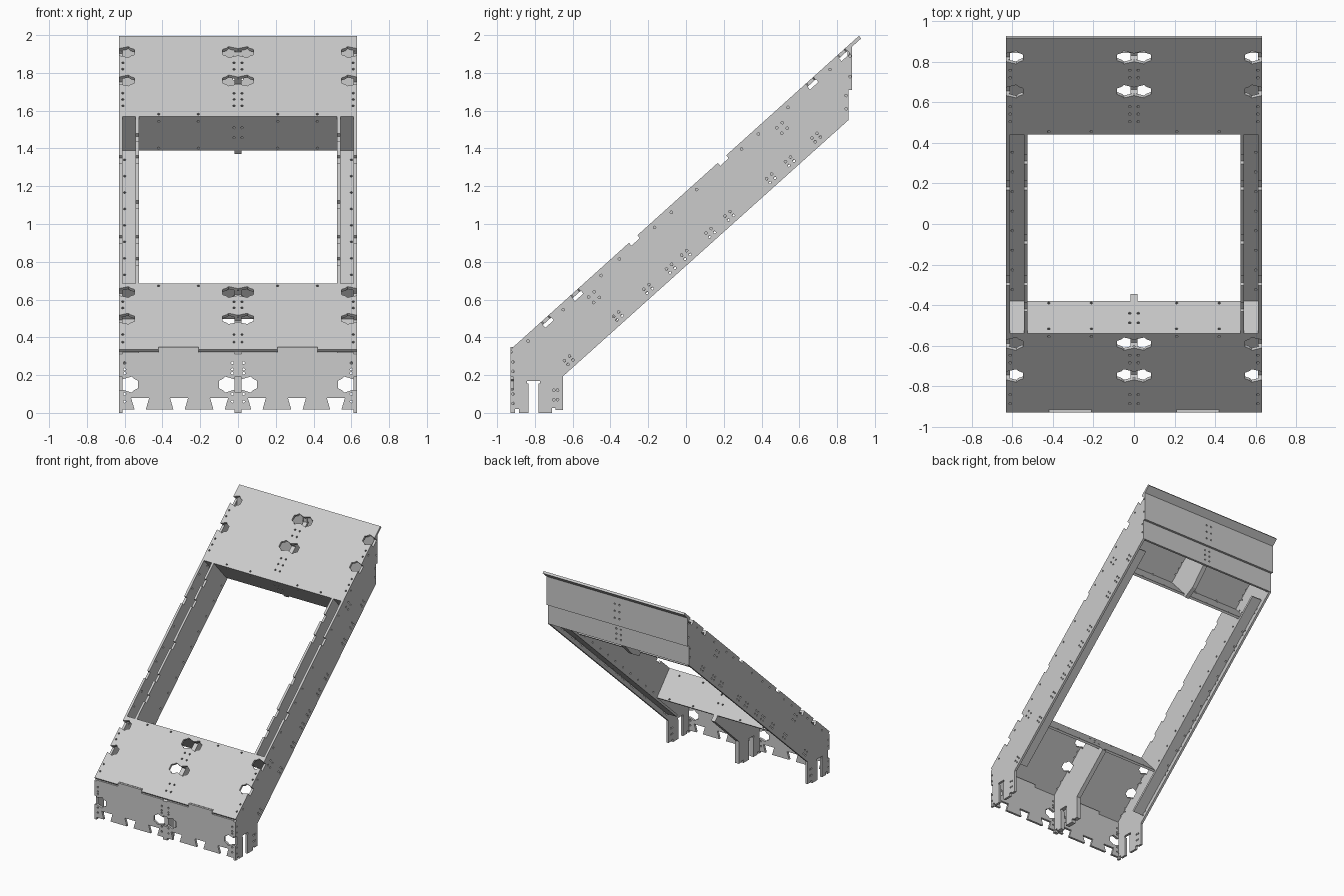
import bpy, bmesh, math
from mathutils import Matrix, Vector

if "Cube" in bpy.data.objects:
    bpy.data.objects.remove(bpy.data.objects["Cube"])

T = 0.018                                   # sheet thickness
A = math.atan(0.9)                          # roof pitch
C, S = math.cos(A), math.sin(A)
Y0, Z0 = -0.93, 0.335                       # eave point of the roof line
X, Y, Z = Vector((1, 0, 0)), Vector((0, 1, 0)), Vector((0, 0, 1))
U, D = Vector((0, C, S)), Vector((0, S, -C))  # up the slope, into the slope
S_LOW, S_HIGH, S_END = 0.525, 1.844, 2.483  # opening limits and ridge end
DEPTH = 0.24                                # cross beam depth


def at(s, d):
    """Side-plane (y, z) at distance s up the slope and depth d below it."""
    return (Y0 + C * s + S * d, Z0 + S * s - C * d)


def plate(name, loops, origin, ax, ay, t=T):
    """Flat sheet: first loop is the outline, the others are holes."""
    cu = bpy.data.curves.new(name, 'CURVE')
    cu.dimensions, cu.fill_mode, cu.extrude = '2D', 'BOTH', t / 2
    for pts in loops:
        sp = cu.splines.new('POLY')
        sp.points.add(len(pts) - 1)
        for p, q in zip(sp.points, pts):
            p.co = (q[0], q[1], 0, 1)
        sp.use_cyclic_u = True
    tmp = bpy.data.objects.new(name + "_tmp", cu)
    me = bpy.data.meshes.new_from_object(tmp)
    bpy.data.objects.remove(tmp)
    az = ax.cross(ay)
    m = Matrix((ax, ay, az)).transposed().to_4x4()
    m.translation = origin
    bm = bmesh.new()
    bm.from_mesh(me)
    bmesh.ops.remove_doubles(bm, verts=bm.verts, dist=1e-5)
    bm.transform(m)
    bmesh.ops.recalc_face_normals(bm, faces=bm.faces)
    bm.to_mesh(me)
    bm.free()
    me.name = name
    for f in me.polygons:
        f.use_smooth = False
    ob = bpy.data.objects.new(name, me)
    bpy.context.collection.objects.link(ob)
    return ob


def hole(x, y, r=0.007):
    return [(x + r * math.cos(k * math.pi / 4), y + r * math.sin(k * math.pi / 4)) for k in range(8)]


HALF = [(0, 0.027), (0.05, 0.043), (0.062, 0.03), (0.083, 0.02),
        (0.083, -0.02), (0.062, -0.03), (0.05, -0.043), (0, -0.027)]


def half_key(x, y, sx):
    """Half of a bow-tie key, open at x, pointing along sx, top to bottom."""
    return [(x + sx * a, y + b) for a, b in HALF]


def bow_tie(x, y):
    return half_key(x, y, 1)[:-1] + [(x, y - 0.027)] + half_key(x, y, -1)[::-1][1:-1]


# ---- sloping roof panels ----
def roof_panel(name, s0, s1, keys, screws, edge_s, fingers=()):
    w = 0.63
    out = [(-w, s0)]
    for a, b in fingers:                    # finger notches on the eave edge
        out += [(a, s0), (a, s0 + 0.022), (b, s0 + 0.022), (b, s0)]
    out.append((w, s0))
    for k in sorted(keys):
        out += half_key(w, k, -1)[::-1]
    out += [(w, s1), (-w, s1)]
    for k in sorted(keys, reverse=True):
        out += half_key(-w, k, 1)
    loops = [out] + [bow_tie(0, k) for k in keys]
    loops += [hole(x, s) for s in screws for x in (-0.61, -0.021, 0.021, 0.61)]
    loops += [hole(x, edge_s) for x in (-0.42, -0.21, 0.21, 0.42)]
    plate(name, loops, Vector((0, Y0, Z0)) + D * T / 2, X, U)


FINGERS = [(-0.42, -0.21), (0.21, 0.42)]
roof_panel("lower_roof_panel", 0, S_LOW, (0.245, 0.456), (0.06, 0.12, 0.33, 0.38), S_LOW - 0.02, FINGERS)
roof_panel("upper_roof_panel", S_HIGH, S_END, (2.13, 2.355), (1.93, 1.98, 2.03, 2.22, 2.27), S_HIGH + 0.02)

# ---- cross beams closing the opening ----
for name, s in (("lower_cross_beam", S_LOW - T / 2), ("upper_cross_beam", S_HIGH + T / 2)):
    loops = [[(-0.612, T), (0.612, T), (0.612, DEPTH), (-0.612, DEPTH)]]
    loops += [hole(x, d) for x in (-0.42, -0.21, 0.21, 0.42) for d in (0.035, 0.225)]
    loops += [hole(x, d) for x in (-0.021, 0.021) for d in (0.08, 0.15)]
    plate(name, loops, Vector((0, Y0, Z0)) + U * s, X, D)


# ---- outer side walls, with leg and top-edge notches ----
def notched(s0, s1, d, notches, half, depth):
    pts = [at(s0, d)]
    for n in notches:
        pts += [at(n - half, d), at(n - half, d + depth), at(n + half, d + depth), at(n + half, d)]
    return pts + [at(s1, d)]


LEG = [(-0.65, 0.195), (-0.65, 0.015), (-0.69, 0.015), (-0.69, 0.025), (-0.71, 0.025), (-0.71, 0.0),
       (-0.78, 0.0), (-0.78, 0.155), (-0.773, 0.155), (-0.773, 0.17), (-0.842, 0.17), (-0.842, 0.155),
       (-0.835, 0.155), (-0.835, 0.0), (-0.885, 0.0), (-0.885, 0.02), (-0.905, 0.02), (-0.905, 0.0), (-0.93, 0.0)]
side = [(-0.93, 0.12), (-0.912, 0.12), (-0.912, 0.19), (-0.93, 0.19), at(0.014, T)]
side[4] = (-0.93, at(0, 0)[1] - T / C)
side += notched(0.03, S_LOW, T, (0.245, 0.456), 0.03, 0.02)[1:]
side += notched(S_LOW, S_HIGH, 0, (0.875, 1.507), 0.03, 0.02)
side += notched(S_HIGH, 2.4, T, (2.13, 2.355), 0.03, 0.02)[:-1]
side += [(0.88, Z0 + 0.9 * 1.81 - T / C), (0.88, 1.71), (0.86, 1.71), (0.86, 1.55)] + LEG
screws = []
for yc in (-0.62, -0.36, -0.2, -0.08, 0.0, 0.13, 0.23, 0.45, 0.55, 0.69):
    s = (yc - Y0 - S * 0.25) / C            # pairs into the beam floor
    screws += [at(s + a, d) for a in (-0.018, 0.018) for d in (0.235, 0.262)]
for s in (S_LOW - 0.01, S_HIGH + 0.01):     # cross beam ends
    screws += [at(s + a, d) for a in (-0.02, 0.02) for d in (0.07, 0.11)]
screws += [at(s, 0.03) for s in (0.1, 0.35, 0.62, 0.75, 1.0, 1.12, 1.3, 1.62, 1.74, 1.95, 2.25)]
screws += [(-0.915, z) for z in (0.05, 0.1, 0.22, 0.27)] + [(0.848, 1.61), (0.848, 1.68)]
screws += [(0.868, 1.78), (0.868, 1.89)] + [(y, z) for y in (-0.70, -0.68) for z in (0.07, 0.12)]

# ---- box beams: outer wall, inner web, floor strip ----
web = notched(S_LOW, S_HIGH, 0, (0.7, 0.875, 1.15, 1.507, 1.68), 0.03, 0.02)
web += [at(S_HIGH, DEPTH), at(S_LOW, DEPTH)]
web_holes = [at(0.6 + 0.13 * k, 0.225) for k in range(10)]
S_A, S_B = 0.17, 2.05
for tag, sx in (("left", -1), ("right", 1)):
    plate(tag + "_side_wall", [side] + [hole(*p) for p in screws], Vector((sx * 0.621, 0, 0)), Y, Z)
    plate(tag + "_inner_web", [web] + [hole(*p) for p in web_holes], Vector((sx * 0.534, 0, 0)), Y, Z)
    strip = [(0.525, S_A), (0.612, S_A), (0.612, S_B), (0.525, S_B)]
    loops = [[(sx * x, s) for x, s in strip]]
    loops += [hole(sx * 0.6, 0.6 + 0.13 * k) for k in range(10)]
    plate(tag + "_beam_floor", loops, Vector((0, Y0, Z0)) + D * (DEPTH + T / 2), X, U)

# ---- centre ribs (double thickness) ----
low_rib = [(-0.93, Z0 - T / C)] + notched(0.03, S_LOW - T, T, (0.245, 0.456), 0.035, 0.03)[1:]
low_rib += [at(S_LOW - T, DEPTH), at(S_LOW, DEPTH), at(S_LOW, 0.29)] + LEG
low_rib += [(-0.93, 0.11), (-0.912, 0.11), (-0.912, 0.19), (-0.93, 0.19)]
plate("lower_centre_rib", [low_rib], Vector((0, 0, 0)), Y, Z, 0.035)
high_rib = notched(S_HIGH + T, 2.39, T, (2.13, 2.355), 0.03, 0.03)[:-1]
high_rib += [(0.86, Z0 + 0.9 * 1.79 - T / C), (0.86, 1.71), (0.842, 1.71), (0.842, 1.56),
             at(S_HIGH + 0.1, 0.29), at(S_HIGH, 0.268), at(S_HIGH, DEPTH), at(S_HIGH + T, DEPTH)]
plate("upper_centre_rib", [high_rib], Vector((0, 0, 0)), Y, Z, 0.035)

# ---- front panels with dovetail feet and finger joint ----
for tag, sx in (("left", -1), ("right", 1)):
    out = [(0.018, 0.018)]
    for c in (0.1, 0.312, 0.518):
        out += [(c - 0.03, 0.018), (c - 0.048, 0.08), (c + 0.048, 0.08), (c + 0.03, 0.018)]
    out += [(0.612, 0.018)] + half_key(0.612, 0.15, -1)[::-1]
    out += [(0.612, 0.32), (0.42, 0.32), (0.42, 0.348), (0.21, 0.348), (0.21, 0.32), (0.018, 0.32)]
    out += half_key(0.018, 0.15, 1)
    loops = [out] + [hole(x, z) for x in (0.03, 0.6) for z in (0.06, 0.1, 0.21, 0.23, 0.265)]
    plate(tag + "_front_panel", [[(sx * x, z) for x, z in lp] for lp in loops], -Y * (0.93 - T / 2), X, Z)

# ---- back panels, the upper one standing proud ----
for name, y, z0, z1 in (("upper_back_panel", 0.871, 1.71, 1.94), ("lower_back_panel", 0.851, 1.55, 1.715)):
    loops = [[(-0.612, z0), (0.612, z0), (0.612, z1), (-0.612, z1)]]
    loops += [hole(x, z0 + f * (z1 - z0)) for x in (-0.021, 0.021) for f in (0.25, 0.5, 0.75)]
    plate(name, loops, Y * y, X, Z)
